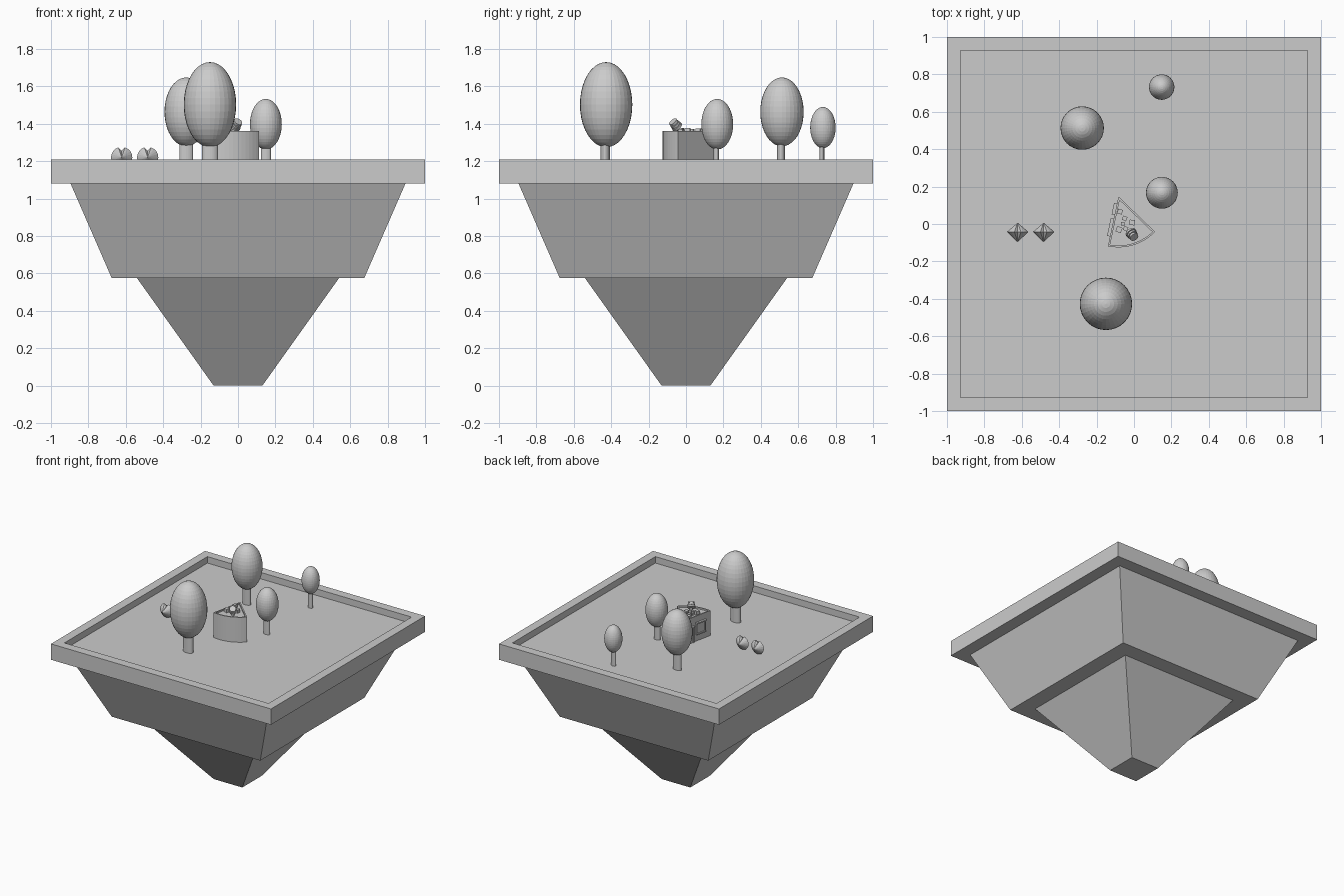
import bpy, bmesh, math, random
from mathutils import Matrix, Vector

if "Cube" in bpy.data.objects:
    bpy.data.objects.remove(bpy.data.objects["Cube"])

random.seed(4)
stone = bpy.data.materials.new("plain grey")
stone.diffuse_color = (0.6, 0.6, 0.6, 1)
stone.use_nodes = True
stone.node_tree.nodes["Principled BSDF"].inputs["Base Color"].default_value = stone.diffuse_color
FLOOR = 1.157


def finish(name, bm):
    bmesh.ops.recalc_face_normals(bm, faces=bm.faces)
    me = bpy.data.meshes.new(name)
    bm.to_mesh(me)
    bm.free()
    me.materials.append(stone)
    ob = bpy.data.objects.new(name, me)
    bpy.context.collection.objects.link(ob)
    return ob


def frustum(name, z0, h0, z1, h1):
    bm = bmesh.new()
    r2 = math.sqrt(2)
    bmesh.ops.create_cone(bm, cap_ends=True, segments=4, radius1=h0 * r2, radius2=h1 * r2, depth=z1 - z0,
                          matrix=Matrix.Translation((0, 0, (z0 + z1) / 2)) @ Matrix.Rotation(math.pi / 4, 4, 'Z'))
    return finish(name, bm)


def tray(name, outline, z0, z1, thickness, depth):
    """Prism with a sunken top, leaving a raised border."""
    bm = bmesh.new()
    base = bm.faces.new([bm.verts.new((x, y, z0)) for x, y in outline])
    ext = bmesh.ops.extrude_face_region(bm, geom=[base], use_keep_orig=True)
    bmesh.ops.translate(bm, verts=[v for v in ext["geom"] if isinstance(v, bmesh.types.BMVert)],
                        vec=(0, 0, z1 - z0))
    bmesh.ops.recalc_face_normals(bm, faces=bm.faces)
    top = max(bm.faces, key=lambda f: f.calc_center_median().z)
    bmesh.ops.inset_region(bm, faces=[top], thickness=thickness, use_even_offset=True)
    walls = bmesh.ops.extrude_face_region(bm, geom=[top])
    bmesh.ops.translate(bm, verts=[v for v in walls["geom"] if isinstance(v, bmesh.types.BMVert)],
                        vec=(0, 0, -depth))
    if top.is_valid:
        bmesh.ops.delete(bm, geom=[top], context='FACES_ONLY')
    return finish(name, bm)


def box(name, center, size, rot=Matrix()):
    bm = bmesh.new()
    bmesh.ops.create_cube(bm, size=1, matrix=Matrix.Translation(center) @ rot @ Matrix.Diagonal((*size, 1)))
    return finish(name, bm)


def cylinder(name, center, rx, ry, h, rot=Matrix(), seg=20):
    bm = bmesh.new()
    bmesh.ops.create_cone(bm, cap_ends=True, segments=seg, radius1=1, radius2=1, depth=1,
                          matrix=Matrix.Translation(center) @ rot @ Matrix.Diagonal((rx, ry, h, 1)))
    return finish(name, bm)


# Floating island
tray("island_top", [(-1, -1), (1, -1), (1, 1), (-1, 1)], 1.08, 1.21, 0.072, 0.053)
frustum("upper_rock", 0.575, 0.675, 1.08, 0.895)
frustum("lower_rock", 0, 0.13, 0.575, 0.54)

# Trees: x, y, crown radius, crown bottom, crown top, trunk half width
trees = [(-0.15, -0.427, 0.14, 1.275, 1.73, 0.043), (-0.277, 0.513, 0.116, 1.28, 1.648, 0.037),
         (0.149, 0.167, 0.085, 1.263, 1.533, 0.027), (0.148, 0.732, 0.068, 1.27, 1.49, 0.021)]
for i, (x, y, r, z0, z1, t) in enumerate(trees, 1):
    cylinder(f"trunk_{i}", (x, y - 0.005, (FLOOR + z0 + 0.05) / 2), t, t * 0.58, z0 + 0.05 - FLOOR)
    bm = bmesh.new()
    bmesh.ops.create_uvsphere(bm, u_segments=32, v_segments=20, radius=1,
                              matrix=Matrix.Translation((x, y, (z0 + z1) / 2))
                              @ Matrix.Diagonal((r, r, (z1 - z0) / 2, 1)))
    finish(f"crown_{i}", bm)

# Shrubs: double cones pointing front and back, with a notch in the rim
for i, x in enumerate((-0.622, -0.483), 1):
    bm = bmesh.new()
    tips = [bm.verts.new((x, -0.045 + s * 0.052, 1.222)) for s in (-1, 1)]
    n = 20
    rim = []
    for k in range(n):
        a = math.tau * k / n
        r = 0.036 if k == 5 else 0.057
        rim.append(bm.verts.new((x + r * math.cos(a), -0.042, 1.22 + r * math.sin(a))))
    for k in range(n):
        for tip in tips:
            bm.faces.new((rim[k], rim[(k + 1) % n], tip))
    finish(f"shrub_{i}", bm)

# Wedge shaped building with a curved wall
apex = Vector((-0.083, 0.147))
arc = [math.radians(-102 + 58 * k / 12) for k in range(13)]
outline = [tuple(apex)] + [(apex.x + 0.272 * math.cos(a), apex.y + 0.272 * math.sin(a)) for a in arc]
tray("building", outline, FLOOR, 1.362, 0.01, 0.012)

# Door and window frames on the flat left wall
corner = Vector(outline[1])
along = (corner - apex).normalized()
out = Vector((along.y, -along.x))
turn = Matrix.Rotation(math.atan2(along.y, along.x), 4, 'Z')


def wall_part(name, d, z, w, h, depth):
    p = apex + along * d + out * (depth / 2 - 0.002)
    box(name, (p.x, p.y, z), (w, depth, h), turn)


for name, d, z0, z1, w in (("door", 0.07, FLOOR, 1.285, 0.05), ("window", 0.17, 1.215, 1.305, 0.085)):
    for s in (-1, 1):
        wall_part(f"{name}_side", d + s * w / 2, (z0 + z1) / 2, 0.008, z1 - z0, 0.012)
    wall_part(f"{name}_lintel", d, z1, w + 0.012, 0.012, 0.018)
    wall_part(f"{name}_panel", d, (z0 + z1) / 2, w, z1 - z0, 0.006)
wall_part("window_sill", 0.17, 1.215, 0.095, 0.01, 0.016)

# Rooftop equipment
for i, (x, y, s) in enumerate([(-0.075, 0.066, 0.026), (-0.05, 0.03, 0.024), (-0.01, 0.008, 0.028),
                               (-0.08, -0.03, 0.03), (-0.045, -0.025, 0.022), (-0.06, 0.0, 0.02)], 1):
    box(f"roof_unit_{i}", (x, y, 1.349 + s / 2), (s, s, s), Matrix.Rotation(random.uniform(-0.5, 0.5), 4, 'Z'))
tilt = Matrix.Rotation(math.radians(40), 4, 'X') @ Matrix.Rotation(math.radians(25), 4, 'Y')
cylinder("roof_stand", (-0.008, -0.055, 1.365), 0.012, 0.012, 0.04)
for k in range(3):
    p = Vector((-0.008, -0.058, 1.397)) + tilt @ Vector((0, 0, (k - 1) * 0.016))
    cylinder(f"roof_dish_{k + 1}", p, 0.03 - 0.003 * k, 0.03 - 0.003 * k, 0.012, tilt, 16)
cylinder("roof_dish_core", (-0.008, -0.058, 1.397), 0.02, 0.02, 0.04, tilt, 16)
